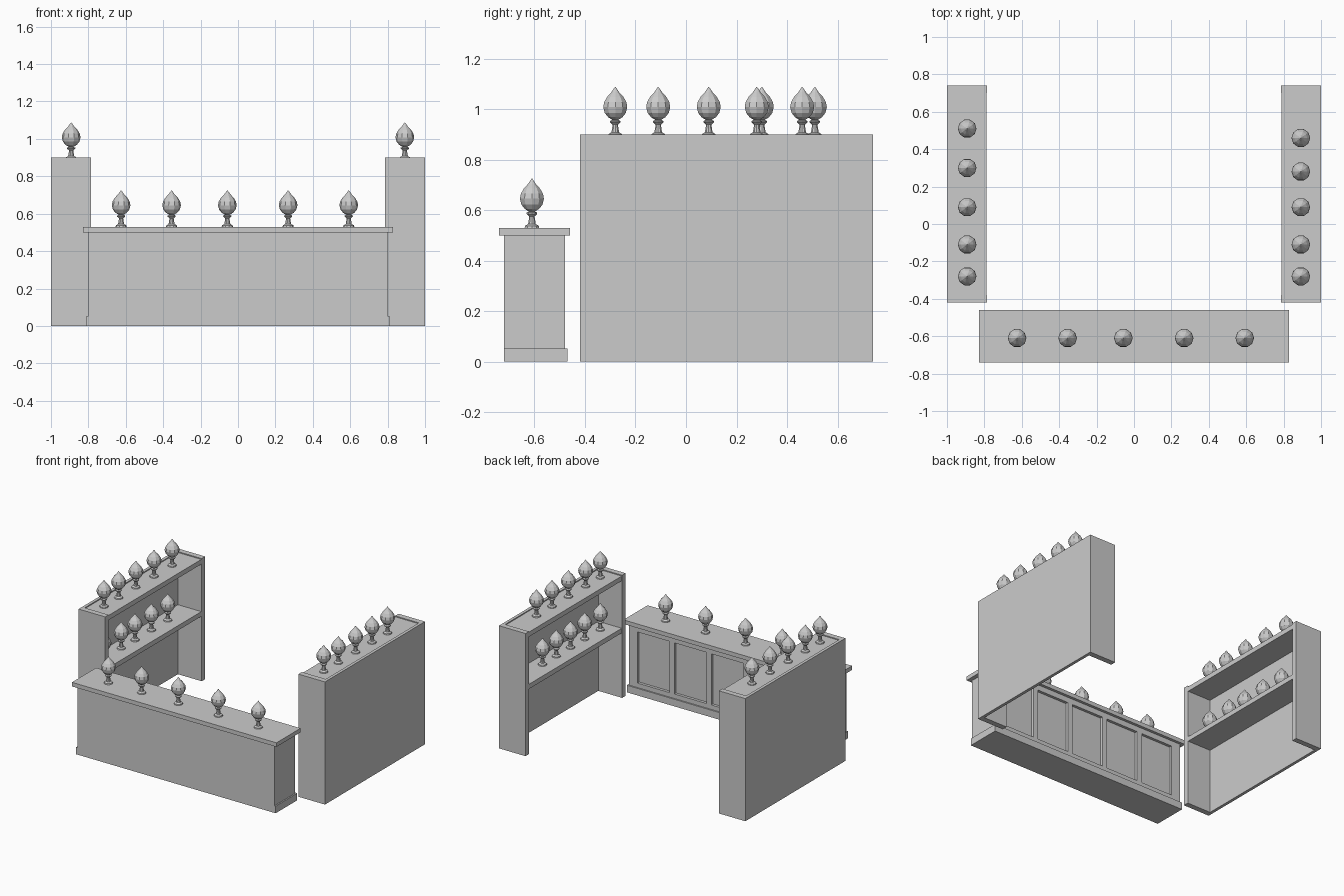
import bpy
import math

cube = bpy.data.objects.get("Cube")
if cube:
    bpy.data.objects.remove(cube, do_unlink=True)

stone = bpy.data.materials.new("plain_grey")
stone.use_nodes = True
GREY = (0.6, 0.6, 0.6, 1)
stone.diffuse_color = GREY
stone.node_tree.nodes["Principled BSDF"].inputs["Base Color"].default_value = GREY


def add_object(name, verts, faces):
    mesh = bpy.data.meshes.new(name)
    mesh.from_pydata(verts, [], faces)
    mesh.materials.append(stone)
    obj = bpy.data.objects.new(name, mesh)
    bpy.context.collection.objects.link(obj)
    return obj


def box(name, xs, ys, zs):
    """Box between the given limits on each axis."""
    x0, x1 = sorted(xs)
    verts = [(x, y, z) for x in (x0, x1) for y in ys for z in zs]
    faces = [(0, 1, 3, 2), (4, 6, 7, 5), (0, 4, 5, 1),
             (2, 3, 7, 6), (0, 2, 6, 4), (1, 5, 7, 3)]
    return add_object(name, verts, faces)


def finial_mesh(profile, sides):
    """Turned shape with a faceted bulb that ends in a point."""
    verts, faces = [], []
    for r, z in profile:
        for i in range(sides):
            a = math.tau * i / sides
            verts.append((r * math.cos(a), r * math.sin(a), z))
    for k in range(len(profile) - 1):
        for i in range(sides):
            j = (i + 1) % sides
            faces.append((k * sides + i, k * sides + j,
                          (k + 1) * sides + j, (k + 1) * sides + i))
    faces.append(tuple(reversed(range(sides))))
    last = (len(profile) - 1) * sides
    faces.append(tuple(range(last, last + sides)))
    return add_object("finial", verts, faces)


# Finial: flared foot, stem, collar, bulb, pointed tip
PROFILE = [(0.03, 0), (0.028, 0.008), (0.016, 0.015), (0.011, 0.045),
           (0.022, 0.055), (0.022, 0.06), (0.012, 0.064), (0.03, 0.075),
           (0.044, 0.092), (0.05, 0.115), (0.046, 0.135), (0.034, 0.155),
           (0.016, 0.174), (0.001, 0.195)]
master = finial_mesh(PROFILE, 10)
finial_data = master.data
bpy.data.objects.remove(master)


def finial(name, x, y, z):
    obj = bpy.data.objects.new(name, finial_data)
    obj.location = (x, y, z)
    bpy.context.collection.objects.link(obj)


# Counter: plinth, body, top slab
box("counter_plinth", (-0.81, 0.81), (-0.72, -0.47), (0, 0.052))
box("counter_body", (-0.8, 0.8), (-0.72, -0.5), (0.05, 0.505))
box("counter_top", (-0.83, 0.83), (-0.74, -0.46), (0.5, 0.53))

# Framed panels on the back of the counter
FRAME_Y = (-0.5, -0.48)
box("counter_lower_rail", (-0.8, 0.8), FRAME_Y, (0.05, 0.085))
box("counter_upper_rail", (-0.8, 0.8), FRAME_Y, (0.46, 0.5))
for i in range(6):
    centre = -0.75 + 0.3 * i
    left, right = centre - 0.02, centre + 0.02
    if i == 0:
        left = -0.8
    if i == 5:
        right = 0.8
    box("counter_stile", (left, right), FRAME_Y, (0.085, 0.46))

for x in (-0.625, -0.355, -0.057, 0.268, 0.592):
    finial("counter_finial", x, -0.61, 0.53)

# Shelf units, open towards the middle
Y0, Y1, T = -0.42, 0.74, 0.04
TOP_Z, SHELF_Z = 0.893, 0.51
ROWS = {
    "left": (1, (-0.28, -0.11, 0.09, 0.28, 0.46), (-0.28, -0.1, 0.065, 0.23, 0.39)),
    "right": (-1, (-0.28, -0.11, 0.09, 0.3, 0.51), (-0.28, -0.08, 0.08, 0.27, 0.46)),
}
for side, (s, top_row, shelf_row) in ROWS.items():
    outer, back, inner = s, s * 0.978, s * 0.785
    box(side + "_unit_back", (outer, back), (Y0, Y1), (0, 0.9))
    box(side + "_unit_front_end", (back, inner), (Y0, Y0 + T), (0, 0.9))
    box(side + "_unit_rear_end", (back, inner), (Y1 - T, Y1), (0, 0.9))
    for part, z in (("top", TOP_Z), ("shelf", SHELF_Z)):
        box(side + "_unit_" + part, (back, s * 0.788),
            (Y0 + T, Y1 - T), (z - 0.035, z))
    for row, z in ((top_row, TOP_Z), (shelf_row, SHELF_Z)):
        for y in row:
            finial(side + "_unit_finial", s * 0.892, y, z)
